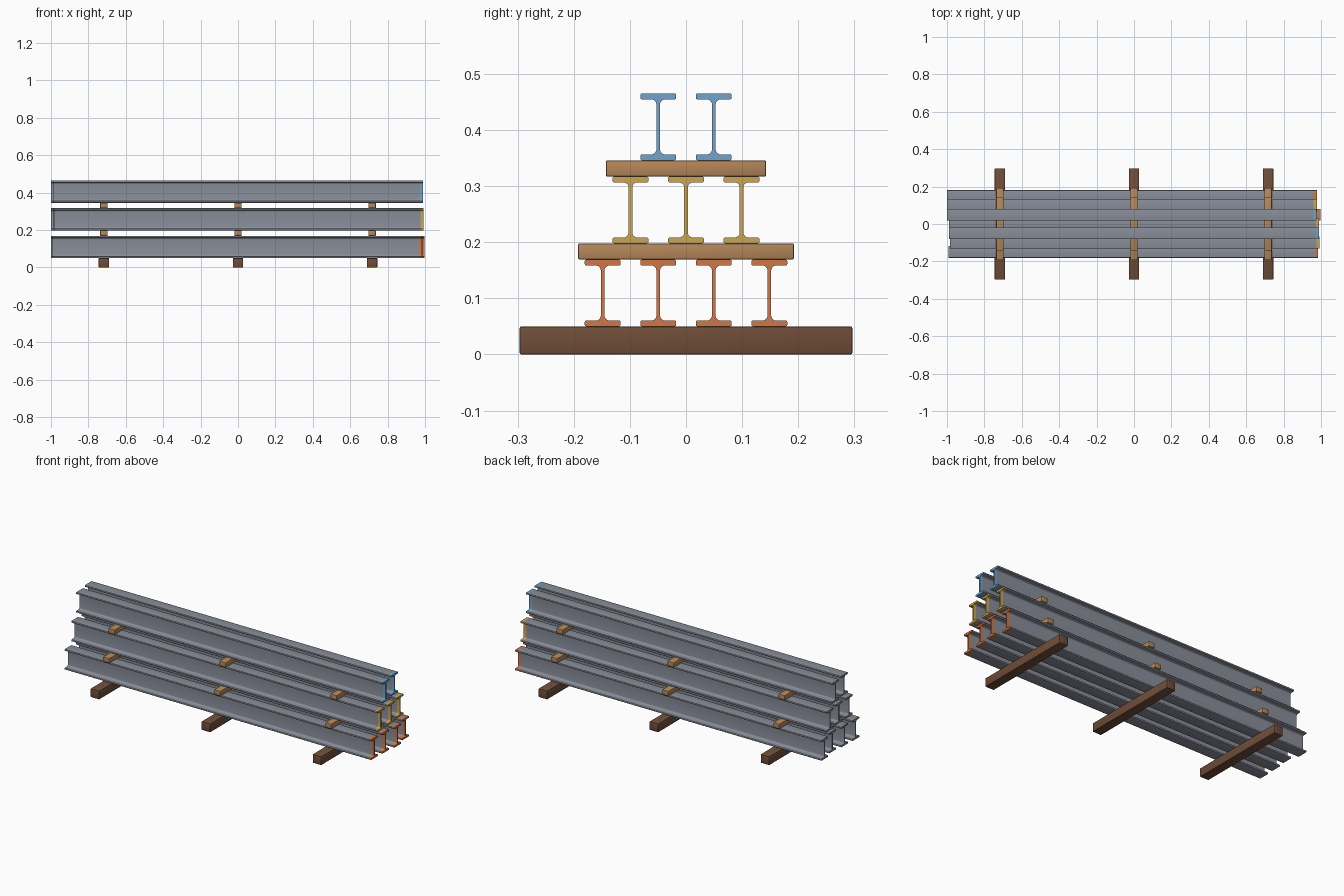
import bpy, bmesh, math

if "Cube" in bpy.data.objects:
    bpy.data.objects.remove(bpy.data.objects["Cube"])


def material(name, rgb):
    m = bpy.data.materials.new(name)
    m.diffuse_color = (*rgb, 1)
    m.use_nodes = True
    m.node_tree.nodes["Principled BSDF"].inputs["Base Color"].default_value = m.diffuse_color
    return m


steel = material("steel grey", (0.25, 0.27, 0.32))
orange = material("orange paint", (0.62, 0.19, 0.065))
yellow = material("yellow paint", (0.58, 0.38, 0.09))
blue = material("blue paint", (0.17, 0.36, 0.58))
dark_wood = material("dark timber", (0.16, 0.074, 0.04))
light_wood = material("light timber", (0.45, 0.24, 0.10))

H, W = 0.119, 0.064            # beam height and flange width
FLANGE, WEB, FILLET, EDGE = 0.0105, 0.0065, 0.009, 0.003


def arc(cy, cz, r, a0, a1, n):
    return [(cy + r * math.cos(math.radians(a0 + (a1 - a0) * i / n)),
             cz + r * math.sin(math.radians(a0 + (a1 - a0) * i / n))) for i in range(n + 1)]


def beam_profile():
    # One quarter (web to flange top), mirrored into a closed I section
    h, w, t = H / 2, W / 2, WEB / 2
    q = arc(t + FILLET, h - FLANGE - FILLET, FILLET, 180, 90, 5)
    q += arc(w - EDGE, h - FLANGE + EDGE, EDGE, -90, 0, 3)
    q += arc(w - EDGE, h - EDGE, EDGE, 0, 90, 3)
    right = [(y, -z) for y, z in reversed(q)] + q
    return right + [(-y, -z) for y, z in right]


def beam(name, x0, x1, y, z, paint, band=0.018):
    # Extruded I section with a painted band at the right-hand end
    bm = bmesh.new()
    prof = beam_profile()
    rings = [[bm.verts.new((x, y + py, z + H / 2 + pz)) for py, pz in prof]
             for x in (x0, x1 - band, x1)]
    n = len(prof)
    for k in range(2):
        for i in range(n):
            j = (i + 1) % n
            f = bm.faces.new((rings[k][i], rings[k][j], rings[k + 1][j], rings[k + 1][i]))
            f.material_index = k
    bm.faces.new(rings[0])
    bm.faces.new(rings[2]).material_index = 1
    bmesh.ops.recalc_face_normals(bm, faces=bm.faces)
    finish(bm, name, (steel, paint))


def timber(name, x, z, sx, sy, sz, mat):
    bm = bmesh.new()
    bmesh.ops.create_cube(bm, size=1)
    for v in bm.verts:
        v.co = (x + v.co.x * sx, v.co.y * sy, z + (v.co.z + 0.5) * sz)
    bmesh.ops.bevel(bm, geom=bm.edges[:], offset=0.003, segments=2, profile=0.5, affect='EDGES')
    finish(bm, name, (mat,))


def finish(bm, name, mats):
    me = bpy.data.meshes.new(name)
    bm.to_mesh(me)
    bm.free()
    for m in mats:
        me.materials.append(m)
    ob = bpy.data.objects.new(name, me)
    bpy.context.collection.objects.link(ob)
    bpy.ops.object.select_all(action='DESELECT')
    ob.select_set(True)
    bpy.context.view_layer.objects.active = ob
    bpy.ops.object.shade_smooth_by_angle(angle=math.radians(35))


# Layers: support timber size, then beams given by their right-hand ends
LENGTH, PITCH = 1.978, 0.099
layers = [
    ("bottom", (0.056, 0.593, 0.05), dark_wood, orange, (0.985, 0.988, 0.997, 0.978)),
    ("middle", (0.04, 0.385, 0.029), light_wood, yellow, (0.993, 0.990, 0.978)),
    ("top", (0.04, 0.286, 0.029), light_wood, blue, (0.990, 0.977)),
]
z = 0
for label, (sx, sy, sz), wood, paint, ends in layers:
    for i, x in enumerate((-0.717, 0, 0.717)):
        timber(f"{label}_timber_{i + 1}", x, z, sx, sy, sz, wood)
    z += sz
    for i, end in enumerate(ends):
        y = (i - (len(ends) - 1) / 2) * PITCH
        beam(f"{label}_beam_{i + 1}", end - LENGTH, end, y, z, paint)
    z += H
